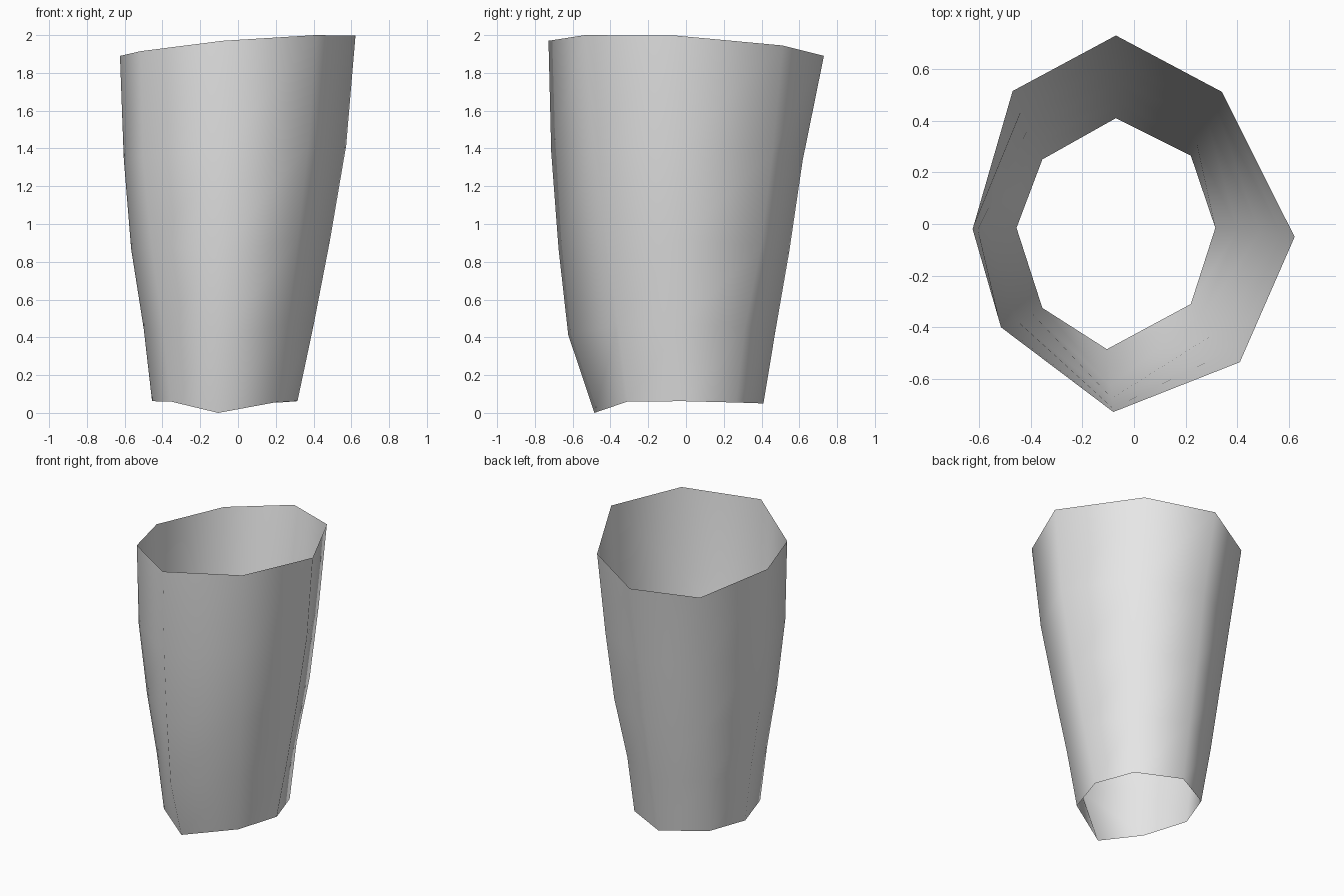
import bpy, bmesh

if "Cube" in bpy.data.objects:
    bpy.data.objects.remove(bpy.data.objects["Cube"])

# Bottom and top rim corners (x, y, z), counter-clockwise from the back
BOTTOM = [(-.07, .41, .05), (-.355, .25, .06), (-.455, -.015, .062), (-.355, -.325, .06),
          (-.105, -.485, 0), (.22, -.31, .06), (.315, -.015, .062), (.22, .265, .055)]
TOP = [(-.07, .73, 1.89), (-.47, .515, 1.85), (-.625, -.02, 1.89), (-.515, -.40, 1.915),
       (-.08, -.728, 1.97), (.41, -.535, 2.0), (.622, -.05, 1.997), (.34, .512, 1.945)]
# How far each corner has flared outward at the three middle rings
FLARE = [(.20, .43, .65), (.24, .46, .71), (.26, .65, .88), (.26, .63, .93),
         (.57, .78, .94), (.22, .50, .80), (.28, .56, .84), (.19, .54, .78)]
HEIGHTS = (0, .21, .44, .70, 1)


def mix(a, b, t):
    return a + (b - a) * t


# Open, tapered eight-sided sleeve
bm = bmesh.new()
rings = []
for level, h in enumerate(HEIGHTS):
    ring = []
    for b, t, flare in zip(BOTTOM, TOP, FLARE):
        f = (0, *flare, 1)[level]
        ring.append(bm.verts.new((mix(b[0], t[0], f), mix(b[1], t[1], f), mix(b[2], t[2], h))))
    rings.append(ring)
for low, high in zip(rings, rings[1:]):
    for i in range(8):
        j = (i + 1) % 8
        face = bm.faces.new((low[i], low[j], high[j], high[i]))
        face.smooth = True

mesh = bpy.data.meshes.new("sleeve")
bm.to_mesh(mesh)
bm.free()
sleeve = bpy.data.objects.new("sleeve", mesh)
bpy.context.collection.objects.link(sleeve)

# Plain light grey surface
grey = bpy.data.materials.new("light grey")
grey.diffuse_color = (.8, .8, .8, 1)
grey.use_nodes = True
grey.node_tree.nodes["Principled BSDF"].inputs["Base Color"].default_value = grey.diffuse_color
mesh.materials.append(grey)
